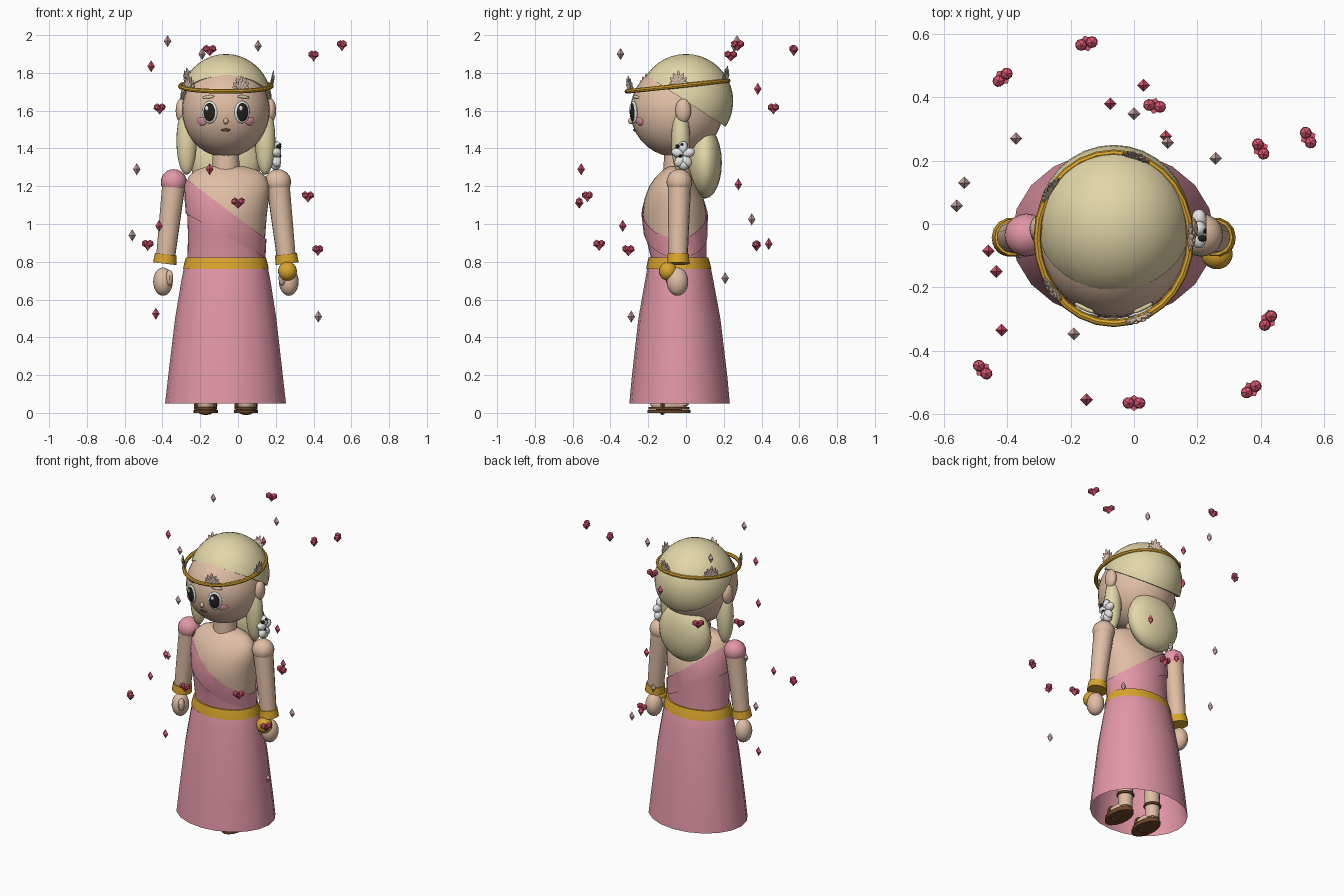
import bpy, bmesh, math
from mathutils import Matrix, Vector, Euler

if "Cube" in bpy.data.objects:
    bpy.data.objects.remove(bpy.data.objects["Cube"])

CX = -0.064  # figure's centre line


def srgb(r, g, b):
    return tuple(((c / 255 + 0.055) / 1.055) ** 2.4 for c in (r, g, b)) + (1,)


def material(name, *rgb):
    m = bpy.data.materials.new(name)
    m.diffuse_color = srgb(*rgb)
    m.use_nodes = True
    m.node_tree.nodes["Principled BSDF"].inputs["Base Color"].default_value = m.diffuse_color
    return m


HAIR = material("pale_blonde", 226, 214, 168)
SKIN = material("skin", 224, 190, 165)
PINK = material("rose_cloth", 226, 150, 166)
GOLD = material("gold", 218, 165, 45)
RED = material("heart_red", 218, 85, 112)
BLUSH = material("dusty_blush", 205, 170, 168)
PETAL = material("petal_cream", 226, 200, 180)
BLACK = material("black", 35, 33, 30)
WHITE = material("white", 232, 232, 230)
BROWN = material("sandal_brown", 112, 72, 42)


def finish(name, bm, mats, smooth=True):
    mesh = bpy.data.meshes.new(name)
    bm.to_mesh(mesh)
    bm.free()
    ob = bpy.data.objects.new(name, mesh)
    bpy.context.collection.objects.link(ob)
    for m in mats if isinstance(mats, list) else [mats]:
        mesh.materials.append(m)
    if smooth:
        bpy.ops.object.select_all(action='DESELECT')
        ob.select_set(True)
        bpy.context.view_layer.objects.active = ob
        bpy.ops.object.shade_smooth_by_angle(angle=math.radians(40))
    return ob


def xform(loc, scale=(1, 1, 1), rot=(0, 0, 0)):
    return Matrix.LocRotScale(Vector(loc), Euler(rot), Vector(scale))


def ball(name, loc, radii, mat, rot=(0, 0, 0), seg=20):
    bm = bmesh.new()
    bmesh.ops.create_uvsphere(bm, u_segments=seg, v_segments=seg // 2 + 2, radius=1,
                              matrix=xform(loc, radii, rot))
    return finish(name, bm, mat)


def limb(name, a, b, r1, r2, mat, seg=14):
    a, b = Vector(a), Vector(b)
    m = Matrix.Translation((a + b) / 2) @ (b - a).to_track_quat('Z', 'Y').to_matrix().to_4x4()
    bm = bmesh.new()
    bmesh.ops.create_cone(bm, cap_ends=True, segments=seg, radius1=r1, radius2=r2,
                          depth=(b - a).length, matrix=m)
    return finish(name, bm, mat)


def loft(rings, n=24, caps=False, grow=1.0):
    """Stack of ellipses given as (z, cx, cy, rx, ry)."""
    bm = bmesh.new()
    loops = []
    for z, cx, cy, rx, ry in rings:
        loops.append([bm.verts.new((cx + grow * rx * math.cos(2 * math.pi * i / n),
                                    cy + grow * ry * math.sin(2 * math.pi * i / n), z))
                      for i in range(n)])
    for lo, hi in zip(loops, loops[1:]):
        for i in range(n):
            j = (i + 1) % n
            bm.faces.new((lo[i], lo[j], hi[j], hi[i]))
    if caps:
        bm.faces.new(loops[0][::-1])
        bm.faces.new(loops[-1])
    return bm


def cut(bm, co, no, clear=False):
    bmesh.ops.bisect_plane(bm, geom=bm.verts[:] + bm.edges[:] + bm.faces[:],
                           plane_co=co, plane_no=no, clear_outer=clear)


def ring(name, loc, rx, ry, minor, mat, rot=(0, 0, 0), n=28, k=8):
    bm = bmesh.new()
    m = xform(loc, rot=rot)
    grid = []
    for i in range(n):
        a = 2 * math.pi * i / n
        grid.append([bm.verts.new(m @ Vector((
            (rx + minor * math.cos(t)) * math.cos(a), (ry + minor * math.cos(t)) * math.sin(a),
            minor * math.sin(t)))) for t in (2 * math.pi * j / k for j in range(k))])
    for i in range(n):
        for j in range(k):
            p, q = grid[i], grid[(i + 1) % n]
            bm.faces.new((p[j], q[j], q[(j + 1) % k], p[(j + 1) % k]))
    return finish(name, bm, mat)


# Torso, with cloth below a slanting neckline
TORSO = [(.76, CX, -.04, .203, .148), (.83, CX, -.04, .203, .148), (.95, -.06, -.055, .205, .163),
         (1.05, -.058, -.06, .211, .170), (1.13, -.056, -.063, .219, .158),
         (1.20, -.055, -.067, .221, .128), (1.25, -.057, -.06, .205, .100),
         (1.285, -.06, -.05, .165, .075), (1.305, CX, -.045, .10, .05)]
TOP_CO, TOP_NO = Vector((-.05, 0, 1.07)), Vector((.6, 0, .8))
LOW_CO, LOW_NO = Vector((-.0625, 0, .937)), Vector((-.486, 0, -.874))
bm = loft(TORSO, 28, True)
cut(bm, TOP_CO, TOP_NO)
for f in bm.faces:
    f.material_index = int((f.calc_center_median() - TOP_CO).dot(TOP_NO) < 0)
finish("torso", bm, [SKIN, PINK])
bm = loft(TORSO, 28, False, 1.035)
cut(bm, TOP_CO, TOP_NO, True)
cut(bm, LOW_CO, LOW_NO, True)
finish("sash", bm, PINK)

# Skirt and belt
finish("skirt", loft([(.05, -.066, -.034, .32, .266), (.2, -.066, -.034, .303, .252),
                      (.5, -.065, -.035, .268, .217), (.7, CX, -.036, .236, .181),
                      (.77, CX, -.037, .222, .168), (.815, CX, -.04, .206, .15)], 20), PINK)
finish("belt", loft([(.762, CX, -.038, .227, .173), (.795, CX, -.039, .220, .166),
                     (.822, CX, -.04, .212, .158), (.822, CX, -.04, .19, .14)], 28), GOLD)

# Neck, head and hair
HC, HR = Vector((CX, -.05, 1.60)), Vector((.232, .245, .246))
limb("neck", (CX, -.045, 1.27), (CX, -.045, 1.40), .075, .07, SKIN)
ball("head", HC, HR, SKIN, seg=32)
bm = bmesh.new()
bmesh.ops.create_uvsphere(bm, u_segments=32, v_segments=20, radius=1,
                          matrix=xform((CX, 0, 1.65), (.243, .25, .25)))
cut(bm, (0, 0, 1.65), (0, -.545, -.84), True)
bmesh.ops.holes_fill(bm, edges=bm.edges[:])
finish("hair_cap", bm, HAIR)
ball("back_hair", (CX, .10, 1.325), (.185, .09, .19), HAIR)
for s, side in ((-1, "left"), (1, "right")):
    ball(side + "_hair_lock", (CX + s * .208, -.028, 1.44), (.054, .05, .18), HAIR)
    ball(side + "_ear", (CX + s * .236, -.015, 1.60), (.03, .042, .064), SKIN)


# Face: thin discs laid on the head surface
def on_face(name, dx, z, rx, rz, mat, depth=.008, out=0.0, roll=0.0):
    dz = z - HC.z
    y = -HR.y * math.sqrt(1 - (dx / HR.x) ** 2 - (dz / HR.z) ** 2)
    n = Vector((dx / HR.x ** 2, y / HR.y ** 2, dz / HR.z ** 2)).normalized()
    rot = Euler((-math.asin(n.z), roll, math.atan2(n.x, -n.y)))
    ball(name, HC + Vector((dx, y, dz)) + n * out, (rx, depth, rz), mat, rot, 16)


for s, side in ((-1, "left"), (1, "right")):
    on_face(side + "_eye_white", s * .086, 1.592, .044, .060, WHITE, .012)
    on_face(side + "_pupil", s * .085, 1.592, .035, .050, BLACK, .010, .005)
    on_face(side + "_eye_glint", s * .085 - .010, 1.612, .010, .013, WHITE, .004, .014)
    on_face(side + "_brow", s * .092, 1.672, .036, .009, HAIR, .008, .002, s * .1)
    on_face(side + "_cheek", s * .128, 1.543, .030, .022, PINK, .007)
on_face("nose", 0, 1.545, .013, .017, SKIN, .018)
on_face("mouth", 0, 1.497, .026, .008, BROWN, .007)

# Crown with five fanned blossoms
TILT = .104
ring("crown", (CX, -.045, 1.73), .242, .27, .012, GOLD, (TILT, 0, 0))
for k in range(5):
    a = math.radians(72 * k + 1)
    x, y = .238 * math.cos(a), .262 * math.sin(a)
    base = xform((CX + x, -.045 + y, 1.738 + y * TILT), rot=(.2, 0, a + math.pi / 2))
    bm = bmesh.new()
    for row, count in ((0, 7), (1, 4)):
        for i in range(count):
            t = (i / (count - 1) - .5) * (2.6 - row)
            length = .078 - .022 * abs(t) - row * .015
            m = base @ Matrix.Rotation(t, 4, 'Y') @ xform((0, -.008 * row, length / 2),
                                                          (.011, .005, length / 2))
            bmesh.ops.create_uvsphere(bm, u_segments=6, v_segments=4, radius=1, matrix=m)
    finish("crown_blossom", bm, PETAL, False)

# White flower clip on the right lock
for i in range(5):
    a = math.radians(72 * i + 90)
    ball("clip_petal", (.205, -.015 + .03 * math.cos(a), 1.365 + .04 * math.sin(a)),
         (.025, .026, .034), WHITE, (a - math.pi / 2, 0, 0), 10)
ball("clip_petal_low", (.2, -.012, 1.315), (.028, .03, .03), WHITE, seg=10)
for y, z in ((-.045, 1.41), (-.02, 1.42), (-.03, 1.36)):
    ball("clip_bead", (.216, y, z), (.014, .011, .011), BLACK, seg=8)

# Shoulders, arms, bracelets and hands
for s, side in ((-1, "left"), (1, "right")):
    sx, wx = CX + s * .276, CX + s * .322
    ball(side + "_shoulder", (sx, -.035, 1.222), (.069, .068, .068), PINK if s < 0 else SKIN)
    limb(side + "_arm", (sx, -.035, 1.21), (wx, -.042, .80), .062, .05, SKIN)
    limb(side + "_bracelet", (wx - s * .004, -.042, .84), (wx + s * .002, -.042, .79),
         .058, .062, GOLD)
    ball(side + "_hand", (CX + s * .333, -.045, .695), (.052, .057, .075), SKIN)
    ball(side + "_thumb", (CX + s * .298, -.085, .715), (.02, .024, .042), SKIN, seg=10)
ball("golden_apple", (.262, -.095, .75), (.05, .048, .05), GOLD)

# Legs and sandals
for s, side in ((-1, "left"), (1, "right")):
    x = CX + s * .107
    limb(side + "_leg", (x, -.03, .04), (x, -.035, .55), .043, .06, SKIN)
    ball(side + "_foot", (x, -.09, .045), (.052, .1, .04), SKIN, seg=14)
    for z0, z1, g in ((0, .016, 1), (.018, .03, .95)):
        finish(side + "_sole", loft([(z0, x, -.09, .064, .115), (z1, x, -.09, .064, .115)],
                                    16, True, g), BROWN)
    ring(side + "_toe_strap", (x, -.125, .04), .05, .04, .012, BROWN, (1.57, 0, 0), 16, 6)
    ring(side + "_ankle_strap", (x, -.03, .13), .046, .046, .01, BROWN, n=16, k=6)

# Floating hearts, each turned to face outward
for x, y, z in ((-.15, .57, 1.92), (.55, .273, 1.945), (.40, .237, 1.89), (-.415, .463, 1.61),
                (0, -.565, 1.112), (.37, -.522, 1.145), (.423, -.305, .86),
                (-.478, -.46, .888), (.065, .373, .885)):
    m = xform((x, y, z), rot=(0, 0, math.atan2(y, x) + math.pi / 2))
    bm = bmesh.new()
    for s in (-1, 1):
        bmesh.ops.create_icosphere(bm, subdivisions=1, radius=.021,
                                   matrix=m @ xform((s * .0175, 0, .008)))
    bmesh.ops.create_cone(bm, cap_ends=True, segments=4, radius1=0, radius2=.034, depth=.034,
                          matrix=m @ xform((0, 0, -.014), (1, .75, 1)))
    finish("floating_heart", bm, RED, False)

# Floating sparkles
SPARKLES = {RED: ((-.46, -.085, 1.835), (-.15, -.555, 1.29), (-.418, -.335, .99),
                  (-.435, -.15, .525), (-.075, .38, 1.715), (.1, .277, 1.21), (.03, .438, .895)),
            BLUSH: ((-.373, .27, 1.968), (.106, .257, 1.943), (-.19, -.347, 1.9),
                    (-.536, .13, 1.29), (-.56, .057, .94), (.425, -.29, .51),
                    (0, .348, 1.025), (.258, .207, .713))}
for mat, spots in SPARKLES.items():
    for p in spots:
        bm = bmesh.new()
        bmesh.ops.create_uvsphere(bm, u_segments=4, v_segments=2, radius=1,
                                  matrix=xform(p, (.02, .02, .032)))
        finish("sparkle", bm, mat, False)
